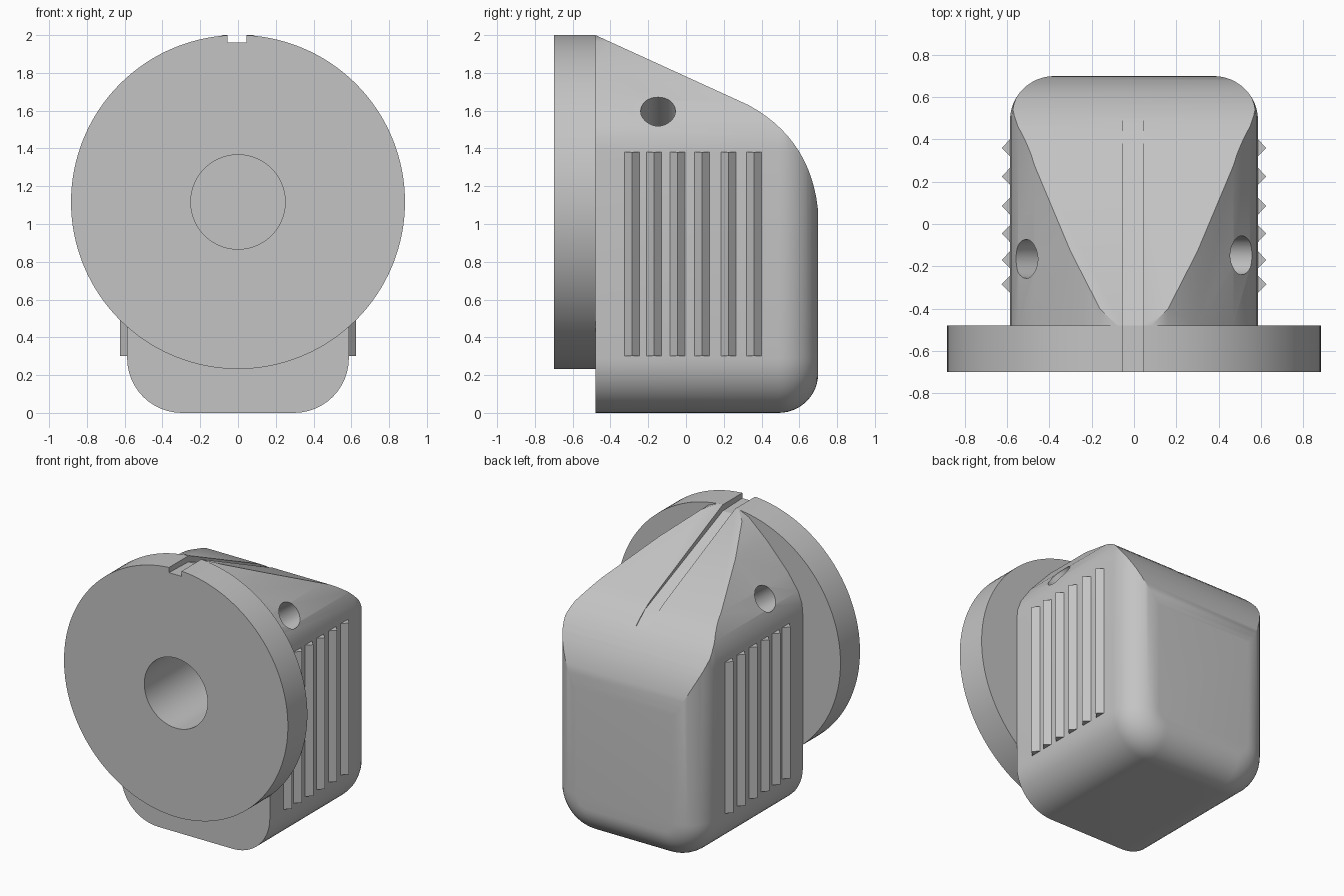
import bpy, bmesh, math
from mathutils import Vector

if "Cube" in bpy.data.objects:
    bpy.data.objects.remove(bpy.data.objects["Cube"], do_unlink=True)

grey = bpy.data.materials.new("plain grey")
grey.use_nodes = True
GREY = (0.55, 0.55, 0.55, 1)
grey.diffuse_color = GREY
grey.node_tree.nodes["Principled BSDF"].inputs["Base Color"].default_value = GREY


def loft(name, rings):
    """Closed solid skinned through rings of equal point count."""
    bm = bmesh.new()
    loops = [[bm.verts.new(p) for p in ring] for ring in rings]
    n = len(loops[0])
    for a, b in zip(loops, loops[1:]):
        for i in range(n):
            j = (i + 1) % n
            bm.faces.new((a[i], a[j], b[j], b[i]))
    bm.faces.new(loops[0])
    bm.faces.new(loops[-1])
    bmesh.ops.recalc_face_normals(bm, faces=bm.faces)
    me = bpy.data.meshes.new(name)
    bm.to_mesh(me)
    bm.free()
    me.materials.append(grey)
    ob = bpy.data.objects.new(name, me)
    bpy.context.collection.objects.link(ob)
    return ob


def side_prism(name, yz, x0, x1):
    return loft(name, [[(x, y, z) for y, z in yz] for x in (x0, x1)])


def cylinder(name, start, end, radius, sides):
    a, b = Vector(start), Vector(end)
    u = (b - a).normalized().orthogonal().normalized()
    v = (b - a).normalized().cross(u)
    angles = [math.tau * i / sides for i in range(sides)]
    return loft(name, [[p + radius * (u * math.cos(t) + v * math.sin(t)) for t in angles]
                       for p in (a, b)])


def boolean(ob, tool, operation):
    mod = ob.modifiers.new("cut", 'BOOLEAN')
    mod.operation, mod.object, mod.solver = operation, tool, 'EXACT'
    bpy.context.view_layer.objects.active = ob
    bpy.ops.object.modifier_apply(modifier=mod.name)


def smooth(ob, angle):
    bpy.ops.object.select_all(action='DESELECT')
    ob.select_set(True)
    bpy.context.view_layer.objects.active = ob
    bpy.ops.object.shade_smooth_by_angle(angle=math.radians(angle))


# Body: shouldered section with rounded lower corners, rounded off at the back
HALF, CORNER, BACK, FRONT, ROUND = 0.587, 0.29, 0.7, -0.48, 0.21
SHOULDER = [(0.587, 1.38), (0.58, 1.46), (0.55, 1.54), (0.47, 1.655),
            (0.3, 1.84), (0.16, 1.965), (0.08, 2.0)]


def section(y, inset):
    r = CORNER - inset
    half = []
    for i in range(13):
        t = math.pi / 2 * i / 12
        half.append((HALF - CORNER + r * math.sin(t), CORNER - r * math.cos(t)))
    half += [(x * (HALF - inset) / HALF, z) for x, z in SHOULDER]
    return [(x, y, z) for x, z in half] + [(-x, y, z) for x, z in reversed(half)]


rings = [section(FRONT, 0)]
for i in range(13):
    t = math.pi / 2 * i / 12
    rings.append(section(BACK - ROUND + ROUND * math.sin(t), ROUND * (1 - math.cos(t))))
body = loft("body", rings)

# Sloping top that curves down into the back
p0, p1, p2 = Vector((0.33, 1.63)), Vector((0.68, 1.44)), Vector((0.702, 1.03))
curve = [p0 * (1 - t) ** 2 + p1 * 2 * t * (1 - t) + p2 * t * t
         for t in [i / 14 for i in range(15)]]
envelope = [(-0.6, -0.2), (-0.6, 2.055)] + [tuple(p) for p in curve] + [(0.9, 0.9), (0.9, -0.2)]
slope_tool = side_prism("slope_tool", envelope, -1, 1)
boolean(body, slope_tool, 'INTERSECT')

# Round front disc
CENTRE = 1.1165
disc = cylinder("front_disc", (0, -0.7, CENTRE), (0, FRONT, CENTRE), 0.884, 128)

# Central bore and pointer groove through disc and body
bore = cylinder("bore_tool", (0, -0.9, CENTRE), (0, 0.3, CENTRE), 0.25, 64)
groove = side_prism("groove_tool", [(-0.8, 1.965), (FRONT, 1.955), (0.4, 1.585),
                                    (0.5, 1.5), (0.5, 2.2), (-0.8, 2.2)], -0.055, 0.045)
for part in (body, disc):
    for tool in (bore, groove):
        boolean(part, tool, 'DIFFERENCE')

# Angled screw holes in both shoulders
tools = [slope_tool, bore, groove]
for s, y in ((1, -0.148), (-1, -0.165)):
    hole = cylinder("screw_hole_tool", (s * 0.74, y, 1.77), (s * 0.2, y, 1.365), 0.092, 40)
    boolean(body, hole, 'DIFFERENCE')
    tools.append(hole)
for tool in tools:
    bpy.data.objects.remove(tool, do_unlink=True)
smooth(body, 28)
smooth(disc, 30)

# Triangular grip ribs on both sides
for s, side in ((1, "left"), (-1, "right")):
    for i, y in enumerate((-0.285, -0.17, -0.045, 0.085, 0.225, 0.36)):
        tri = [(0.57, y - 0.04), (HALF, y - 0.04), (0.626, y), (HALF, y + 0.04), (0.57, y + 0.04)]
        loft(f"{side}_grip_rib_{i + 1}", [[(s * x, v, z) for x, v in tri] for z in (0.3, 1.38)])
